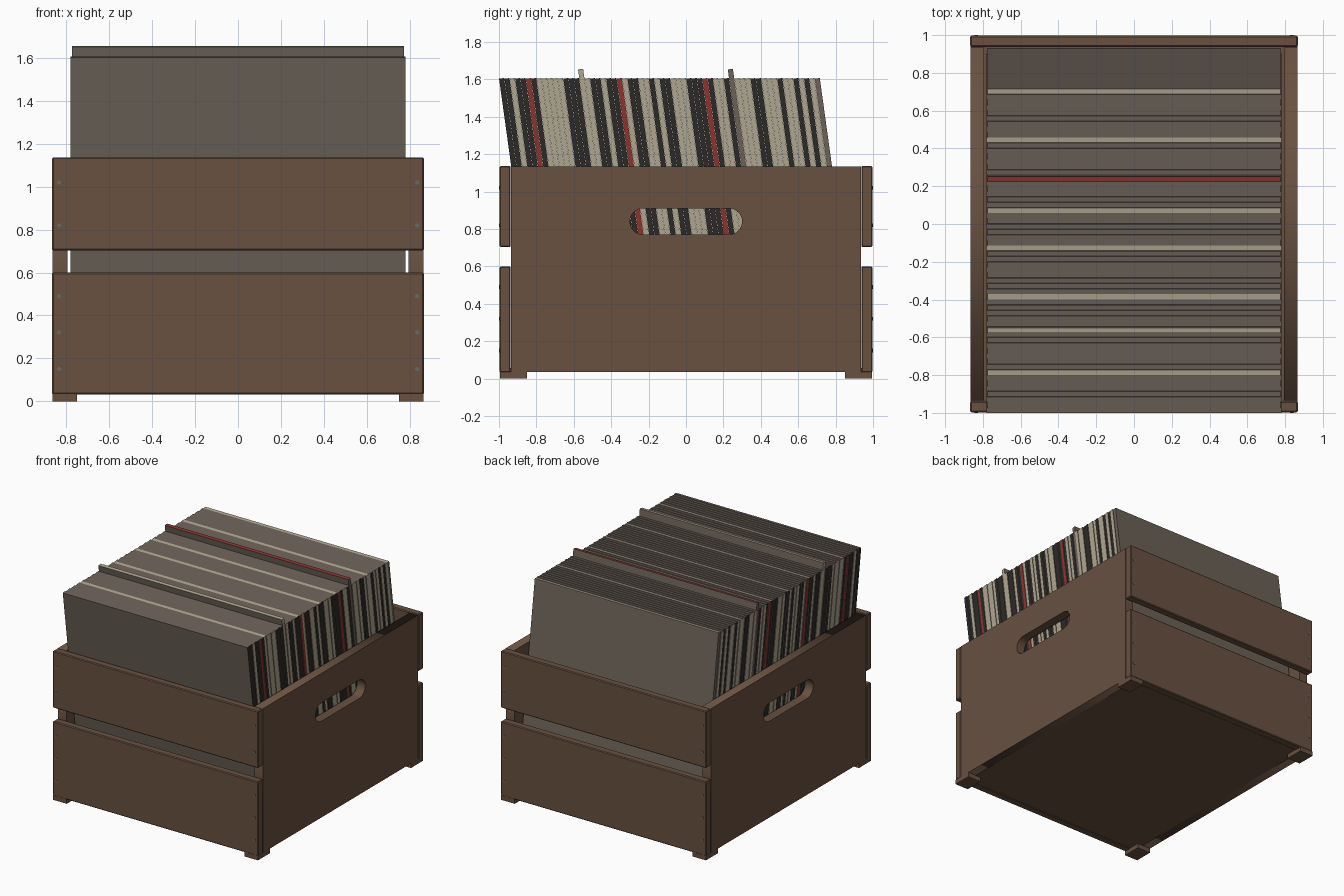
import bpy, bmesh, math
from mathutils import Matrix, Vector

if "Cube" in bpy.data.objects:
    bpy.data.objects.remove(bpy.data.objects["Cube"])


def material(name, rgb):
    m = bpy.data.materials.new(name)
    m.diffuse_color = (*rgb, 1)
    m.use_nodes = True
    m.node_tree.nodes["Principled BSDF"].inputs["Base Color"].default_value = m.diffuse_color
    return m


WOOD = material("wood", (0.14, 0.082, 0.053))
METAL = material("screw_metal", (0.14, 0.14, 0.13))
COLOURS = {
    "G": material("sleeve_grey", (0.15, 0.122, 0.098)),
    "C": material("sleeve_cream", (0.43, 0.38, 0.28)),
    "D": material("sleeve_dark", (0.025, 0.023, 0.021)),
    "R": material("sleeve_red", (0.26, 0.035, 0.03)),
}


def box(name, lo, hi, mats, bevel=0.0):
    lo, hi = Vector(lo), Vector(hi)
    bm = bmesh.new()
    bmesh.ops.create_cube(bm, size=1)
    bmesh.ops.scale(bm, vec=hi - lo, verts=bm.verts)
    bmesh.ops.translate(bm, vec=(lo + hi) / 2, verts=bm.verts)
    if bevel:
        bmesh.ops.bevel(bm, geom=bm.edges[:], offset=bevel, segments=1, affect='EDGES')
    bm.normal_update()
    if len(mats) == 3:  # faces, side edges, top edge
        for f in bm.faces:
            f.material_index = 1 if abs(f.normal.x) > 0.5 else 2 if f.normal.z > 0.5 else 0
    me = bpy.data.meshes.new(name)
    bm.to_mesh(me)
    bm.free()
    for m in mats:
        me.materials.append(m)
    ob = bpy.data.objects.new(name, me)
    bpy.context.collection.objects.link(ob)
    return ob


def side_panel(name, x):
    # rectangle outline with a stadium-shaped hand hole, extruded
    outer = [(-0.935, 0.035), (0.935, 0.035), (0.935, 1.135), (-0.935, 1.135)]
    hole = []
    for cy, start in ((0.23, -90), (-0.23, 90)):
        for k in range(13):
            a = math.radians(start + 15 * k)
            hole.append((cy + 0.07 * math.cos(a), 0.84 + 0.07 * math.sin(a)))
    cu = bpy.data.curves.new(name, 'CURVE')
    cu.dimensions = '2D'
    cu.fill_mode = 'BOTH'
    cu.extrude = 0.035
    for pts in (outer, hole):
        s = cu.splines.new('POLY')
        s.points.add(len(pts) - 1)
        for p, (u, v) in zip(s.points, pts):
            p.co = (u, v, 0, 1)
        s.use_cyclic_u = True
    cu.materials.append(WOOD)
    ob = bpy.data.objects.new(name, cu)
    bpy.context.collection.objects.link(ob)
    ob.location.x = x
    ob.rotation_euler = (math.pi / 2, 0, math.pi / 2)
    bpy.ops.object.select_all(action='DESELECT')
    ob.select_set(True)
    bpy.context.view_layer.objects.active = ob
    bpy.ops.object.convert(target='MESH')


def screws(name, side):
    bm = bmesh.new()
    for x in (-0.835, 0.835):
        for z in (0.15, 0.32, 0.49, 0.82, 1.02):
            mat = Matrix.Translation((x, side * 0.995, z)) @ Matrix.Rotation(math.pi / 2, 4, 'X')
            bmesh.ops.create_cone(bm, cap_ends=True, segments=12, radius1=0.01,
                                  radius2=0.01, depth=0.01, matrix=mat)
    me = bpy.data.meshes.new(name)
    bm.to_mesh(me)
    bm.free()
    me.materials.append(METAL)
    bpy.context.collection.objects.link(bpy.data.objects.new(name, me))


# crate: floor, side panels, slats, screws and feet
box("crate_floor", (-0.795, -0.937, 0.035), (0.795, 0.937, 0.057), [WOOD])
for label, s in (("left", -1), ("right", 1)):
    side_panel(label + "_panel", s * 0.83)
for label, s in (("front", -1), ("back", 1)):
    y0, y1 = sorted((s * 0.938, s * 0.997))
    box(label + "_lower_slat", (-0.867, y0, 0.032), (0.867, y1, 0.6), [WOOD], 0.006)
    box(label + "_upper_slat", (-0.867, y0, 0.703), (0.867, y1, 1.137), [WOOD], 0.006)
    screws(label + "_screws", s)
    for side, t in (("left", -1), ("right", 1)):
        xs, ys = sorted((t * 0.75, t * 0.865)), sorted((s * 0.85, s * 0.995))
        box(f"{label}_{side}_foot", (xs[0], ys[0], 0), (xs[1], ys[1], 0.036), [WOOD])

# leaning row of record sleeves, letters give the colour of the visible edges
EDGES = "DDCDDRDCCCCCDDDCCDDCDDRCDDCCDCDDCCCDDDRDCCDGCCCDDCCCDCCDCDCG"
CREAM_TOPS = (7, 21, 30, 37, 50, 59)
TABS = {15: "C", 43: "R"}
PITCH = 0.0286
for i, c in enumerate(EDGES):
    if i in TABS:
        c = "C" if i == 15 else "G"
    top = TABS.get(i, "C" if i in CREAM_TOPS else "G")
    height = 1.61 if i in TABS else 1.56
    half = 0.775 if i in TABS else 0.78 - 0.004 * (i % 2)
    ob = box(f"record_sleeve_{i + 1}", (-half, 0, 0), (half, PITCH * 0.96, height),
             [COLOURS["G"], COLOURS[c], COLOURS[top]])
    ob.location = (0, -0.785 + PITCH * i, 0.058)
    ob.rotation_euler.x = math.radians(7.9)
